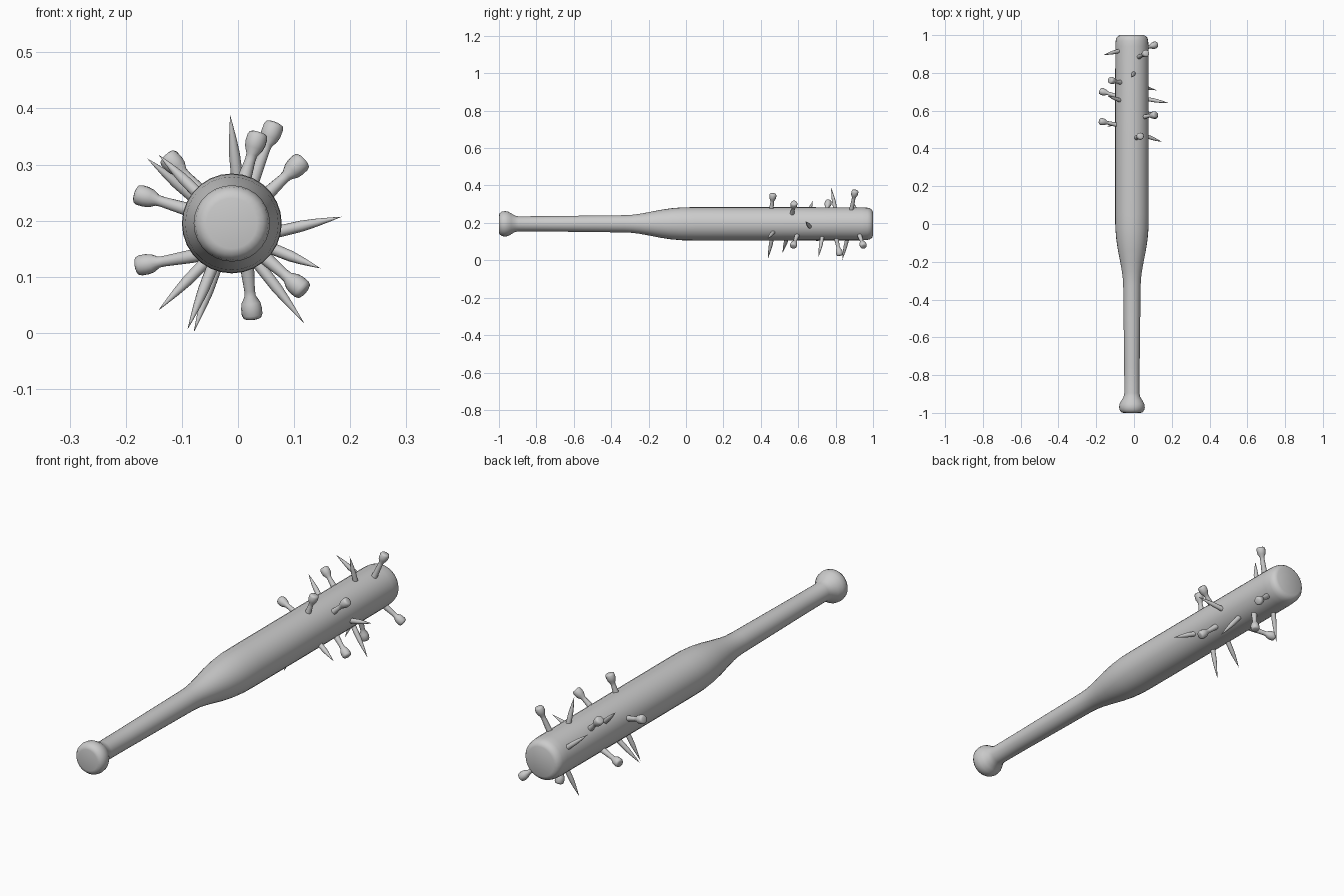
import bpy, bmesh, math
from mathutils import Vector

AX, AZ = -0.011, 0.195   # bat axis position


def lathe(name, origin, direction, profile, sides):
    """Revolve (distance, radius) points around a direction from origin."""
    rot = Vector(direction).to_track_quat('Z', 'Y')
    origin = Vector(origin)
    bm = bmesh.new()
    rings = []
    for d, r in profile:
        if r == 0:
            rings.append([bm.verts.new(origin + rot @ Vector((0, 0, d)))] * sides)
        else:
            rings.append([bm.verts.new(origin + rot @ Vector((
                r * math.cos(2 * math.pi * i / sides),
                r * math.sin(2 * math.pi * i / sides), d))) for i in range(sides)])
    for a, b in zip(rings, rings[1:]):
        for i in range(sides):
            j = (i + 1) % sides
            quad = list(dict.fromkeys((a[i], a[j], b[j], b[i])))
            bm.faces.new(quad)
    bmesh.ops.recalc_face_normals(bm, faces=bm.faces)
    for f in bm.faces:
        f.smooth = True
    me = bpy.data.meshes.new(name)
    bm.to_mesh(me)
    bm.free()
    ob = bpy.data.objects.new(name, me)
    bpy.context.collection.objects.link(ob)
    return ob


# Bat body: knob, handle, taper, barrel, rounded end
bat = [(-1, 0), (-1, 0.045), (-0.997, 0.056), (-0.985, 0.065), (-0.97, 0.068),
       (-0.953, 0.066), (-0.935, 0.056), (-0.915, 0.044), (-0.895, 0.040),
       (-0.75, 0.041), (-0.5, 0.044), (-0.33, 0.046), (-0.29, 0.048),
       (-0.25, 0.053), (-0.2, 0.062), (-0.14, 0.074), (-0.08, 0.083),
       (-0.02, 0.088), (0.05, 0.089), (0.5, 0.089), (0.94, 0.088), (0.97, 0.086),
       (0.985, 0.082), (0.995, 0.074), (1.0, 0.063), (1.0, 0)]
lathe("bat_body", (AX, 0, AZ), (0, 1, 0), bat, 28)

# Flared nails: surface point, then head end point
nails = [((0.028, 0.885, 0.275), (0.066, 0.905, 0.374)),
         ((0.013, 0.457, 0.280), (0.037, 0.466, 0.357)),
         ((0.055, 0.568, 0.250), (0.117, 0.579, 0.309)),
         ((0.055, 0.930, 0.128), (0.119, 0.950, 0.073)),
         ((0.055, 0.592, 0.128), (0.119, 0.572, 0.073)),
         ((0.017, 0.805, 0.110), (0.026, 0.823, 0.025)),
         ((-0.085, 0.675, 0.136), (-0.181, 0.705, 0.119)),
         ((-0.090, 0.525, 0.220), (-0.183, 0.545, 0.248)),
         ((-0.073, 0.750, 0.258), (-0.128, 0.762, 0.316))]
for n, (base, tip) in enumerate(nails):
    base, tip = Vector(base), Vector(tip)
    d = tip - base
    L = d.length
    prof = [(-0.03, 0), (-0.03, 0.0125), (0, 0.012), (L - 0.052, 0.0095),
            (L - 0.042, 0.010), (L - 0.03, 0.0165), (L - 0.02, 0.0185),
            (L - 0.008, 0.0185), (L - 0.002, 0.016), (L, 0.011), (L, 0)]
    lathe(f"nail_{n + 1}", base, d, prof, 14)

# Pointed spikes: surface point, then tip
spikes = [((-0.002, 0.797, 0.280), (-0.014, 0.776, 0.388)),
          ((0.078, 0.660, 0.182), (0.185, 0.640, 0.207)),
          ((0.066, 0.465, 0.148), (0.147, 0.435, 0.115)),
          ((0.042, 0.727, 0.115), (0.118, 0.708, 0.017)),
          ((-0.046, 0.460, 0.116), (-0.090, 0.437, 0.006)),
          ((-0.040, 0.862, 0.114), (-0.079, 0.835, 0.001)),
          ((-0.064, 0.540, 0.120), (-0.142, 0.516, 0.040)),
          ((-0.083, 0.915, 0.245), (-0.162, 0.895, 0.311)),
          ((-0.075, 0.655, 0.252), (-0.141, 0.678, 0.317))]
for n, (base, tip) in enumerate(spikes):
    base, tip = Vector(base), Vector(tip)
    d = tip - base
    L = d.length
    prof = [(-0.03, 0), (-0.03, 0.0105), (0, 0.0105), (0.35 * L, 0.0098),
            (0.6 * L, 0.0068), (0.85 * L, 0.0028), (L, 0)]
    lathe(f"spike_{n + 1}", base, d, prof, 12)

# Keep flat caps crisp
for ob in bpy.context.collection.objects:
    ob.select_set(True)
    bpy.context.view_layer.objects.active = ob
bpy.ops.object.shade_smooth_by_angle(angle=math.radians(50))
